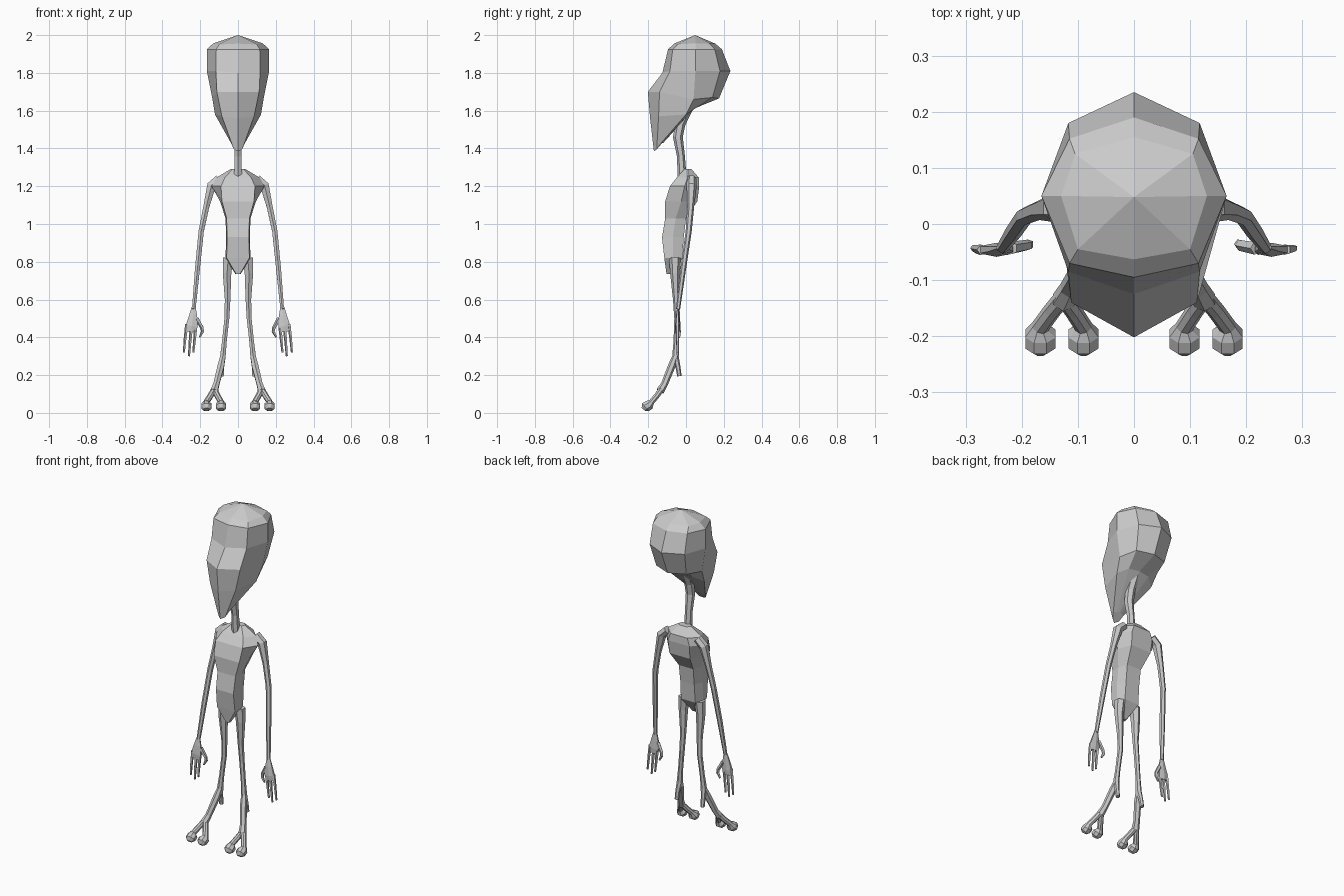
import bpy, bmesh, math
from mathutils import Vector

skin = bpy.data.materials.new("grey skin")
skin.diffuse_color = (0.6, 0.6, 0.6, 1)


def loft(name, rings, apex=None):
    """Skin equal-length rings of points; close the ends, the first with an optional apex."""
    bm = bmesh.new()
    loops = [[bm.verts.new(p) for p in r] for r in rings]
    n = len(loops[0])
    for a, b in zip(loops, loops[1:]):
        for i in range(n):
            j = (i + 1) % n
            bm.faces.new((a[i], a[j], b[j], b[i]))
    if apex:
        tip = bm.verts.new(apex)
        for i in range(n):
            bm.faces.new((loops[0][i], loops[0][(i + 1) % n], tip))
    else:
        bm.faces.new(loops[0])
    bm.faces.new(loops[-1])
    bmesh.ops.recalc_face_normals(bm, faces=bm.faces)
    mesh = bpy.data.meshes.new(name)
    bm.to_mesh(mesh)
    bm.free()
    mesh.materials.append(skin)
    obj = bpy.data.objects.new(name, mesh)
    bpy.context.collection.objects.link(obj)
    return obj


def tube(name, path, sides=6, flat=1.0):
    """Tapered limb through (x, y, z, radius) points; flat squashes its depth."""
    pts = [Vector(p[:3]) for p in path]
    rings = []
    for i, p in enumerate(pts):
        d = (pts[min(i + 1, len(pts) - 1)] - pts[max(i - 1, 0)]).normalized()
        u = Vector((1, 0, 0))
        u = (u - d * u.dot(d)).normalized()
        v = d.cross(u)
        r = path[i][3]
        rings.append([p + u * r * math.cos(t) + v * r * flat * math.sin(t)
                      for t in (2 * math.pi * (k + .5) / sides for k in range(sides))])
    return loft(name, rings)


def pair(name, path, **kw):
    for side, s in (("right", 1), ("left", -1)):
        tube(f"{side}_{name}", [(s * x, y, z, r) for x, y, z, r in path], **kw)


def mirrored(half):
    """Close a half ring running from the back centre to the front centre."""
    return half + [(-x, y, z) for x, y, z in reversed(half[1:-1])]


# Head: back, back corner, side, front corner, front centre of each ring
head = [
    [(0, .155, 1.955), (.105, .125, 1.955), (.13, .05, 1.957), (.1, -.045, 1.95), (0, -.063, 1.955)],
    [(0, .19, 1.925), (.115, .152, 1.925), (.165, .05, 1.925), (.115, -.07, 1.925), (0, -.095, 1.925)],
    [(0, .235, 1.81), (.117, .18, 1.81), (.165, .05, 1.81), (.117, -.085, 1.81), (0, -.125, 1.80)],
    [(0, .175, 1.665), (.1, .14, 1.67), (.135, .04, 1.66), (.112, -.14, 1.70), (0, -.202, 1.70)],
    [(0, .048, 1.615), (.07, .04, 1.61), (.122, 0, 1.58), (.085, -.145, 1.57), (0, -.19, 1.56)],
    [(0, -.12, 1.43), (.015, -.125, 1.43), (.035, -.135, 1.425), (.022, -.155, 1.395), (0, -.17, 1.385)],
]
loft("head", [mirrored(h) for h in head], apex=(0, .048, 2.0))

# Neck
tube("neck", [(0, .01, 1.62, .03), (0, -.03, 1.53, .027), (0, -.043, 1.46, .026),
              (0, -.027, 1.36, .021), (0, -.02, 1.24, .024)])

# Torso: height, front y, back y, side x, front corner x
torso = [(1.29, -.01, .03, .04, .03), (1.245, -.05, .068, .115, .07),
         (1.20, -.085, .07, .14, .09), (1.12, -.11, .06, .095, .085),
         (1.03, -.11, .0, .066, .06), (.93, -.127, -.012, .063, .058),
         (.82, -.115, -.02, .066, .06), (.735, -.103, -.075, .014, .01)]
loft("torso", [[(xf, yf, z), (xs, (yf + yb) / 2, z), (xf * .8, yb, z),
                (-xf * .8, yb, z), (-xs, (yf + yb) / 2, z), (-xf, yf, z)]
               for z, yf, yb, xs, xf in torso])

# Arms
pair("arm", [(.10, .03, 1.24, .025), (.14, .03, 1.205, .027), (.168, .025, 1.09, .018),
             (.195, .014, .96, .016), (.215, -.015, .76, .015), (.234, -.042, .55, .011)])
pair("palm", [(.234, -.042, .56, .012), (.238, -.045, .51, .026), (.245, -.046, .46, .036),
              (.247, -.046, .43, .029)], flat=.35)

# Fingers and thumb
for name, base, mid, tip in (("inner_finger", (.224, .45), (.229, .39), (.236, .32)),
                             ("middle_finger", (.247, .45), (.253, .38), (.259, .30)),
                             ("outer_finger", (.270, .47), (.279, .40), (.286, .32))):
    pair(name, [(base[0], -.046, base[1], .01), (mid[0], -.045, mid[1], .008),
                (tip[0], -.043, tip[1], .006)], sides=5)
pair("thumb", [(.218, -.043, .50, .012), (.19, -.038, .45, .010), (.187, -.036, .43, .009),
               (.203, -.036, .40, .005)], sides=5)

# Legs with the heel spur at the bottom
pair("leg", [(.052, -.058, .82, .032), (.058, -.058, .74, .026), (.055, -.052, .60, .017),
             (.059, -.047, .50, .015), (.072, -.052, .38, .014), (.08, -.056, .30, .017),
             (.085, -.042, .24, .013), (.086, -.035, .195, .012)])

# Feet and two ball-tipped toes
pair("foot", [(.079, -.055, .305, .015), (.09, -.075, .25, .02), (.115, -.115, .15, .018),
              (.126, -.137, .115, .022)])
for name, x in (("inner_toe", .090), ("outer_toe", .167)):
    pair(name, [(.126, -.13, .125, .016), ((x + .126) / 2, -.155, .09, .016),
                (x, -.183, .057, .016), (x, -.195, .042, .029), (x, -.215, .030, .029),
                (x, -.225, .018, .014)], sides=8)
